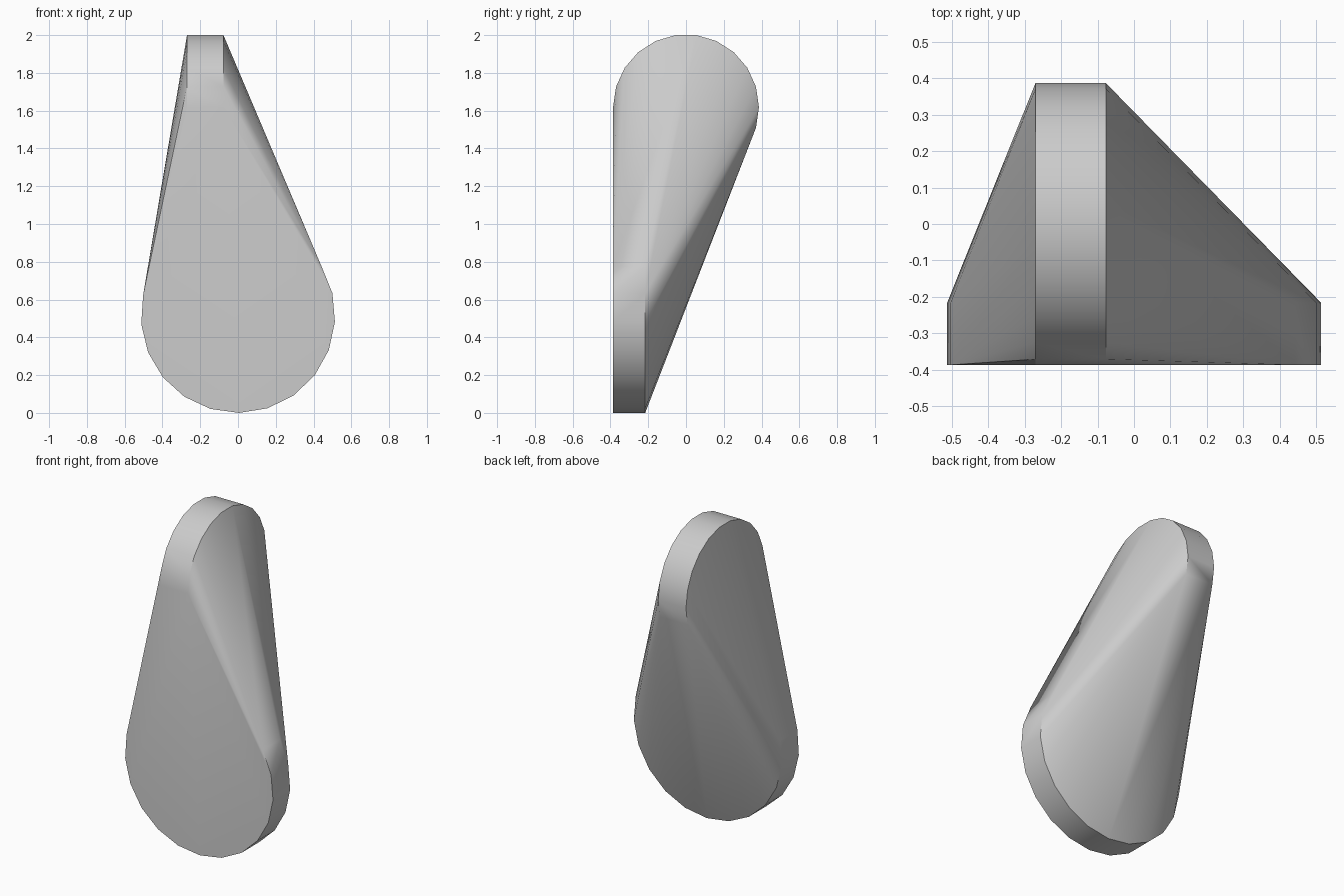
import bpy
import bmesh
from math import cos, sin, pi, radians

default = bpy.data.objects.get("Cube")
if default:
    bpy.data.objects.remove(default, do_unlink=True)

grey = bpy.data.materials.new("plain_grey")
grey.use_nodes = True
colour = (0.6, 0.6, 0.6, 1)
grey.diffuse_color = colour
grey.node_tree.nodes["Principled BSDF"].inputs["Base Color"].default_value = colour


def ring(sides, radius, start):
    """Points of a regular polygon in a plane."""
    angles = [start + 2 * pi * i / sides for i in range(sides)]
    return [(radius * cos(a), radius * sin(a)) for a in angles]


bm = bmesh.new()

# Wide lower disc, axis front to back
for u, v in ring(21, 0.514, radians(-89.3)):
    for y in (-0.386, -0.216):
        bm.verts.new((u, y, 0.514 + v))

# Narrow upper disc, axis left to right
for u, v in ring(22, 0.386, 0):
    for x in (-0.27, -0.077):
        bm.verts.new((x, u, 1.618 + v))

# Skin stretched tightly over both discs
hull = bmesh.ops.convex_hull(bm, input=bm.verts[:])
inside = [g for g in hull["geom_interior"] if isinstance(g, bmesh.types.BMVert)]
bmesh.ops.delete(bm, geom=inside, context='VERTS')
bmesh.ops.dissolve_limit(bm, angle_limit=radians(0.3), verts=bm.verts[:], edges=bm.edges[:])
bmesh.ops.recalc_face_normals(bm, faces=bm.faces[:])

mesh = bpy.data.meshes.new("twisted_link")
bm.to_mesh(mesh)
bm.free()
mesh.materials.append(grey)
link = bpy.data.objects.new("twisted_link", mesh)
bpy.context.collection.objects.link(link)

# Smooth sides with crisp disc rims
bpy.ops.object.select_all(action='DESELECT')
link.select_set(True)
bpy.context.view_layer.objects.active = link
bpy.ops.object.shade_smooth_by_angle(angle=radians(30))
